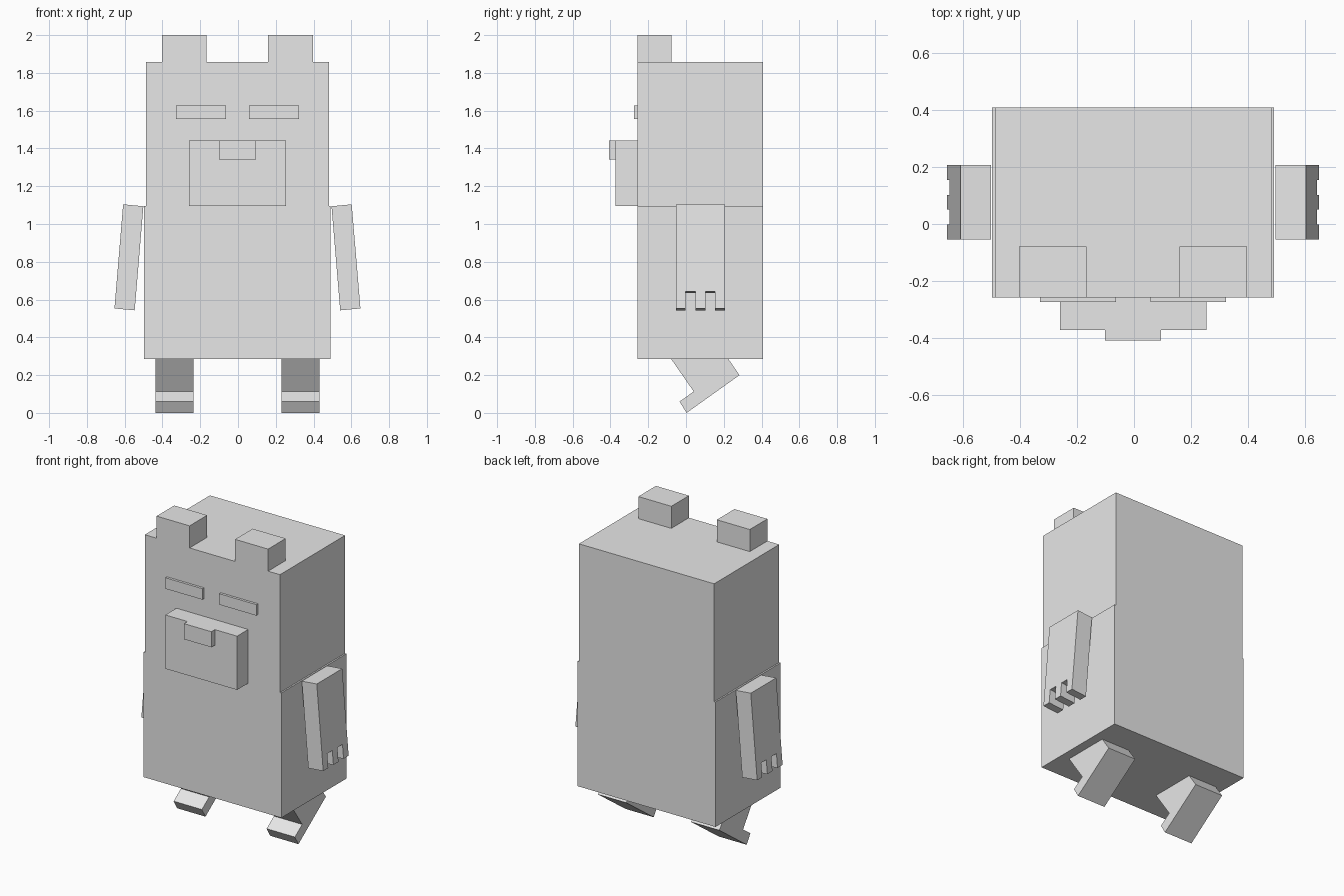
import bpy
import bmesh
from mathutils import Vector

cube = bpy.data.objects.get("Cube")
if cube:
    bpy.data.objects.remove(cube, do_unlink=True)

grey = bpy.data.materials.new("light grey")
grey.use_nodes = True
grey.diffuse_color = (0.8, 0.8, 0.8, 1)
grey.node_tree.nodes["Principled BSDF"].inputs["Base Color"].default_value = (0.8, 0.8, 0.8, 1)

CENTRE = -0.003  # symmetry plane of the figure
FRONT = -0.258
BACK = 0.408


def prism(name, profile, extrude):
    """Flat polygon of 3D points pushed along a vector."""
    bm = bmesh.new()
    face = bm.faces.new([bm.verts.new(p) for p in profile])
    result = bmesh.ops.extrude_face_region(bm, geom=[face], use_keep_orig=True)
    moved = [v for v in result["geom"] if isinstance(v, bmesh.types.BMVert)]
    bmesh.ops.translate(bm, verts=moved, vec=Vector(extrude))
    bmesh.ops.recalc_face_normals(bm, faces=bm.faces)
    mesh = bpy.data.meshes.new(name)
    bm.to_mesh(mesh)
    bm.free()
    mesh.materials.append(grey)
    obj = bpy.data.objects.new(name, mesh)
    bpy.context.collection.objects.link(obj)
    return obj


def box(name, x, y, z):
    """Box from its (low, high) range on each axis."""
    base = [(x[0], y[0], z[0]), (x[1], y[0], z[0]), (x[1], y[1], z[0]), (x[0], y[1], z[0])]
    return prism(name, base, (0, 0, z[1] - z[0]))


def span(half, side=0, offset=0):
    """Range on x of a part placed on one side of the symmetry plane."""
    mid = CENTRE + side * offset
    return (mid - half, mid + half)


# Torso and slightly narrower head
box("torso", span(0.494), (FRONT, BACK), (0.286, 1.094))
box("head", span(0.484), (FRONT, BACK), (1.094, 1.857))

# Snout and nose
box("snout", span(0.257), (-0.372, FRONT), (1.094, 1.442))
box("nose", span(0.098), (-0.408, -0.372), (1.341, 1.442))

for label, side in (("left", 1), ("right", -1)):
    # Ears and eyes
    box(label + "_ear", span(0.118, side, 0.281), (FRONT, -0.078), (1.857, 2.0))
    box(label + "_eye", span(0.133, side, 0.193), (-0.274, FRONT), (1.556, 1.627))

    # Tilted leg with a toe, continued a little way into the torso
    outline = [(0.003, 0), (0.283, 0.2), (0.197, 0.325), (-0.106, 0.325),
               (0.041, 0.113), (-0.034, 0.06)]
    low, high = span(0.101, side, 0.333)
    prism(label + "_leg", [(low, y, z) for y, z in outline], (high - low, 0, 0))

    # Slanted arm whose lower end is notched into three fingers
    hand = Vector((CENTRE + side * 0.544, 0, 0.543))
    up = Vector((CENTRE + side * 0.498, 0, 1.094)) - hand
    finger = 0.052
    arm = []
    for i in range(5):
        lift = up * (0.165 if i % 2 else 0)
        for j in (i, i + 1):
            arm.append(hand + lift + Vector((0, -0.054 + j * finger, 0)))
    arm += [hand + up + Vector((0, y, 0)) for y in (0.206, -0.054)]
    prism(label + "_arm", arm, (side * 0.107, 0, 0.01))
